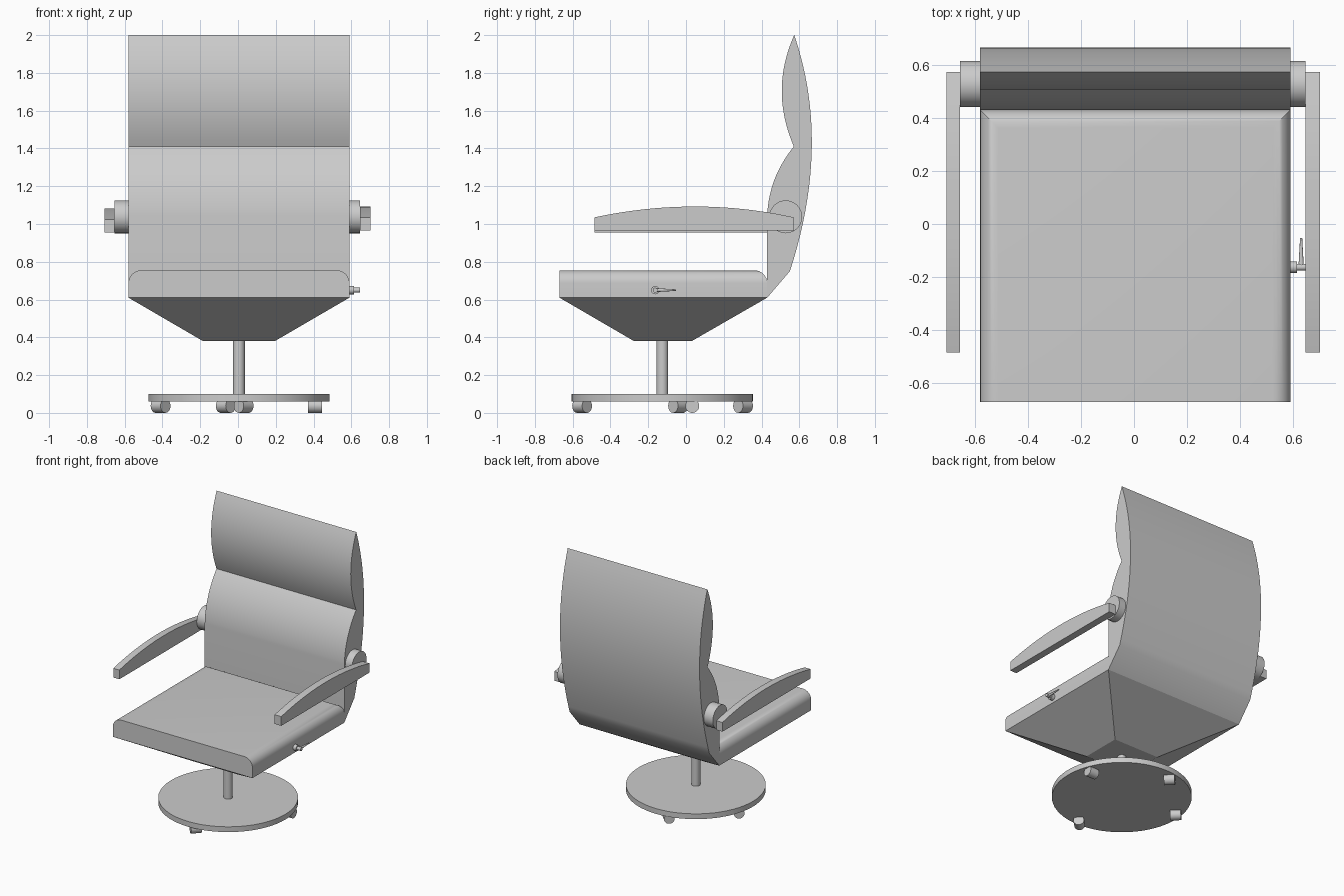
import bpy, bmesh
from math import pi, radians
from mathutils import Matrix, Vector

if "Cube" in bpy.data.objects:
    bpy.data.objects.remove(bpy.data.objects["Cube"])

grey = bpy.data.materials.new("mid grey")
grey.use_nodes = True
grey.diffuse_color = (0.6, 0.6, 0.6, 1)
grey.node_tree.nodes["Principled BSDF"].inputs["Base Color"].default_value = (0.6, 0.6, 0.6, 1)

LEFT, RIGHT = 0.59, -0.58          # side planes of the seat and back
FRONT, BACK = -0.67, 0.43          # seat depth
BASE = Vector((0.005, -0.125, 0))  # swivel axis


def finish(name, bm, smooth=True):
    bmesh.ops.recalc_face_normals(bm, faces=bm.faces)
    mesh = bpy.data.meshes.new(name)
    bm.to_mesh(mesh)
    bm.free()
    mesh.materials.append(grey)
    obj = bpy.data.objects.new(name, mesh)
    bpy.context.collection.objects.link(obj)
    if smooth:
        bpy.ops.object.select_all(action='DESELECT')
        obj.select_set(True)
        bpy.context.view_layer.objects.active = obj
        bpy.ops.object.shade_smooth_by_angle(angle=radians(30))
    return obj


def bezier(a, c, b, steps=20):
    """Quadratic curve from a to b, without the end point."""
    return [tuple((1 - t) ** 2 * p + 2 * t * (1 - t) * q + t * t * r
                  for p, q, r in zip(a, c, b))
            for t in (i / steps for i in range(steps))]


def extrude_x(name, profile, x0, x1):
    """Sweep a (y, z) outline from x0 to x1."""
    bm = bmesh.new()
    face = bm.faces.new([bm.verts.new((x0, y, z)) for y, z in profile])
    out = bmesh.ops.extrude_face_region(bm, geom=[face])["geom"]
    bmesh.ops.translate(bm, vec=(x1 - x0, 0, 0),
                        verts=[v for v in out if isinstance(v, bmesh.types.BMVert)])
    return finish(name, bm)


def rod(name, start, end, r1, r2=None, sides=32):
    """Cylinder or cone between two points."""
    start, end = Vector(start), Vector(end)
    axis = end - start
    turn = axis.to_track_quat('Z', 'Y').to_matrix().to_4x4()
    bm = bmesh.new()
    bmesh.ops.create_cone(bm, cap_ends=True, segments=sides, radius1=r1,
                          radius2=r1 if r2 is None else r2, depth=axis.length,
                          matrix=Matrix.Translation((start + end) / 2) @ turn)
    return finish(name, bm)


def box(x0, x1, y0, y1, z0, z1):
    bm = bmesh.new()
    bmesh.ops.create_cube(bm, size=1)
    for v in bm.verts:
        v.co = (x1 if v.co.x > 0 else x0, y1 if v.co.y > 0 else y0, z1 if v.co.z > 0 else z0)
    return bm


# Seat cushion: top edges rounded on the sides and at the back
bm = box(RIGHT, LEFT, FRONT, BACK, 0.61, 0.755)
rounded = [e for e in bm.edges
           if all(v.co.z > 0.7 for v in e.verts) and any(v.co.y > 0 for v in e.verts)]
bmesh.ops.bevel(bm, geom=rounded, offset=0.068, segments=8, profile=0.5, affect='EDGES')
finish("seat_cushion", bm)

# Tapered shell below the seat
bm = box(RIGHT, LEFT, FRONT, BACK, 0.38, 0.61)
for v in bm.verts:
    if v.co.z < 0.5:
        v.co.x = 0.195 if v.co.x > 0 else -0.185
        v.co.y = 0.03 if v.co.y > 0 else -0.275
finish("seat_shell", bm, smooth=False)

# Backrest with headrest and lumbar bulges
outline = [(BACK, 0.61)]
outline += bezier((0.55, 0.75), (0.77, 1.425), (0.573, 2.0), 28)
outline += bezier((0.573, 2.0), (0.442, 1.71), (0.571, 1.41))
outline += bezier((0.571, 1.41), (0.44, 1.25), (BACK, 1.05))
outline += [(BACK, 1.05)]
extrude_x("backrest", outline, RIGHT, LEFT)

# Armrests and their round pivots
arm = [(-0.485, 0.965), (0.572, 0.965)]
arm += bezier((0.572, 1.035), (0.05, 1.15), (-0.485, 1.035)) + [(-0.485, 1.035)]
for side, inner, mid, outer, drop in (("left", LEFT, 0.647, 0.702, 0),
                                      ("right", RIGHT, -0.655, -0.706, 0.01)):
    rod(side + "_arm_pivot", (inner, 0.528, 1.038), (mid, 0.528, 1.038), 0.087)
    extrude_x(side + "_armrest", [(y, z - drop) for y, z in arm], mid, outer)

# Height lever
rod("lever_collar", (LEFT, -0.163, 0.65), (0.615, -0.163, 0.65), 0.022, sides=16)
rod("lever_stub", (0.61, -0.163, 0.65), (0.647, -0.163, 0.65), 0.013, sides=16)
rod("lever_handle", (0.63, -0.16, 0.65), (0.63, -0.052, 0.65), 0.01, 0.004, sides=12)

# Post and round base
rod("post", BASE + Vector((0, 0, 0.09)), BASE + Vector((0, 0, 0.39)), 0.031)
rod("base_disc", BASE + Vector((0, 0, 0.06)), BASE + Vector((0, 0, 0.1)), 0.48, sides=64)

# Caster wheels
R = 0.037
casters = {"left": (0.408, 0.033, 0), "right": (-0.41, -0.042, -45),
           "back": (-0.065, 0.302, -45), "front": (0.03, -0.55, 45)}
for side, (x, y, angle) in casters.items():
    half = Matrix.Rotation(radians(angle), 3, 'Z') @ Vector((R, 0, 0))
    centre = Vector((x, y, R))
    rod(side + "_caster", centre - half, centre + half, R, sides=24)
